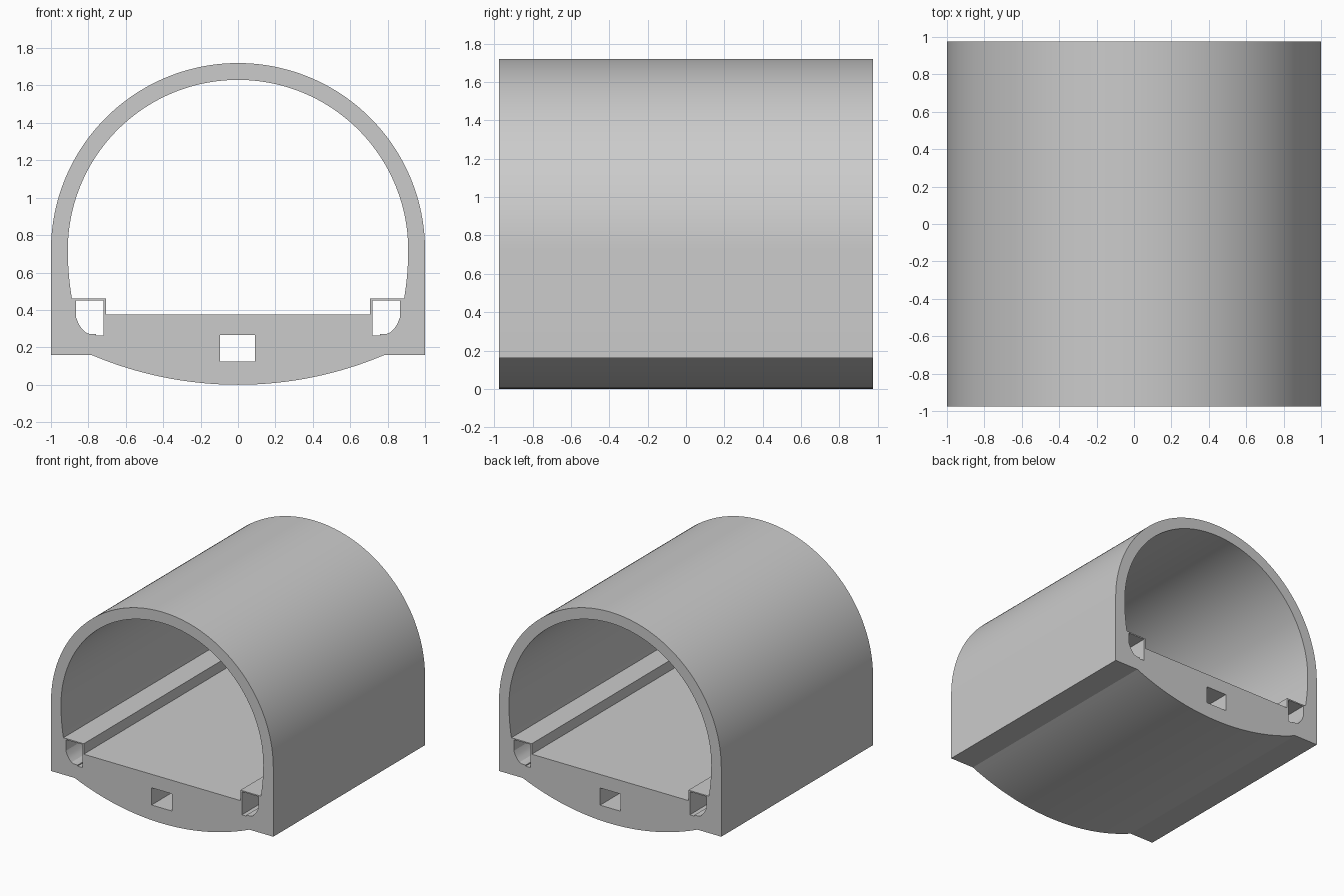
import bpy, bmesh
from math import sin, cos, pi, asin

if "Cube" in bpy.data.objects:
    bpy.data.objects.remove(bpy.data.objects["Cube"])

HALF_LENGTH = 0.975
SPRING_Z = 0.72          # height where the arch begins


def arc(cx, cz, r, a0, a1, n):
    return [(cx + r * cos(a0 + (a1 - a0) * i / n),
             cz + r * sin(a0 + (a1 - a0) * i / n)) for i in range(n + 1)]


def mirror(points):
    return [(-x, z) for x, z in reversed(points)]


# Outer shell: curved invert, footings, straight walls, round arch
a = asin(0.785 / 2.005)
outer = arc(0, 2.005, 2.005, -pi / 2 - a, -pi / 2 + a, 32)
outer += [(1, 0.16)] + arc(0, SPRING_Z, 1.0, 0, pi, 96) + [(-1, 0.16)]

# Inner clear space: floor, raised side ducts, slightly tapering walls, arch
lower = arc(0.91 - 1.547, SPRING_Z, 1.547, -asin(0.26 / 1.547), 0, 8)
right_side = [(0.705, 0.375), (0.705, 0.46)] + lower[:-1]
inner = right_side + arc(0, SPRING_Z, 0.91, 0, pi, 96) + mirror(right_side)

# Side cable ducts and central drain
duct = [(0.718, 0.263), (0.76, 0.263), (0.76, 0.272), (0.795, 0.272),
        (0.815, 0.28), (0.835, 0.30), (0.852, 0.325), (0.866, 0.36),
        (0.866, 0.45), (0.718, 0.45)]
drain = [(-0.095, 0.125), (0.09, 0.125), (0.09, 0.265), (-0.095, 0.265)]

# Filled cross-section extruded along the tunnel
curve = bpy.data.curves.new("tunnel_section", 'CURVE')
curve.dimensions = '2D'
curve.fill_mode = 'BOTH'
curve.extrude = HALF_LENGTH
for points in (outer, inner, duct, mirror(duct), drain):
    spline = curve.splines.new('POLY')
    spline.points.add(len(points) - 1)
    for p, (x, z) in zip(spline.points, points):
        p.co = (x, z, 0, 1)
    spline.use_cyclic_u = True

section = bpy.data.objects.new("tunnel_section", curve)
section.rotation_euler = (pi / 2, 0, 0)
bpy.context.collection.objects.link(section)
section.select_set(True)
bpy.context.view_layer.objects.active = section
bpy.ops.object.convert(target='MESH')
tunnel = bpy.context.object
tunnel.name = "tunnel_lining"
bpy.ops.object.transform_apply(location=False, rotation=True, scale=False)

# Weld the end caps to the walls and smooth the curved surfaces
bm = bmesh.new()
bm.from_mesh(tunnel.data)
bmesh.ops.remove_doubles(bm, verts=bm.verts, dist=0.0005)
bmesh.ops.recalc_face_normals(bm, faces=bm.faces)
bm.to_mesh(tunnel.data)
bm.free()
bpy.ops.object.shade_smooth_by_angle(angle=pi / 9)
